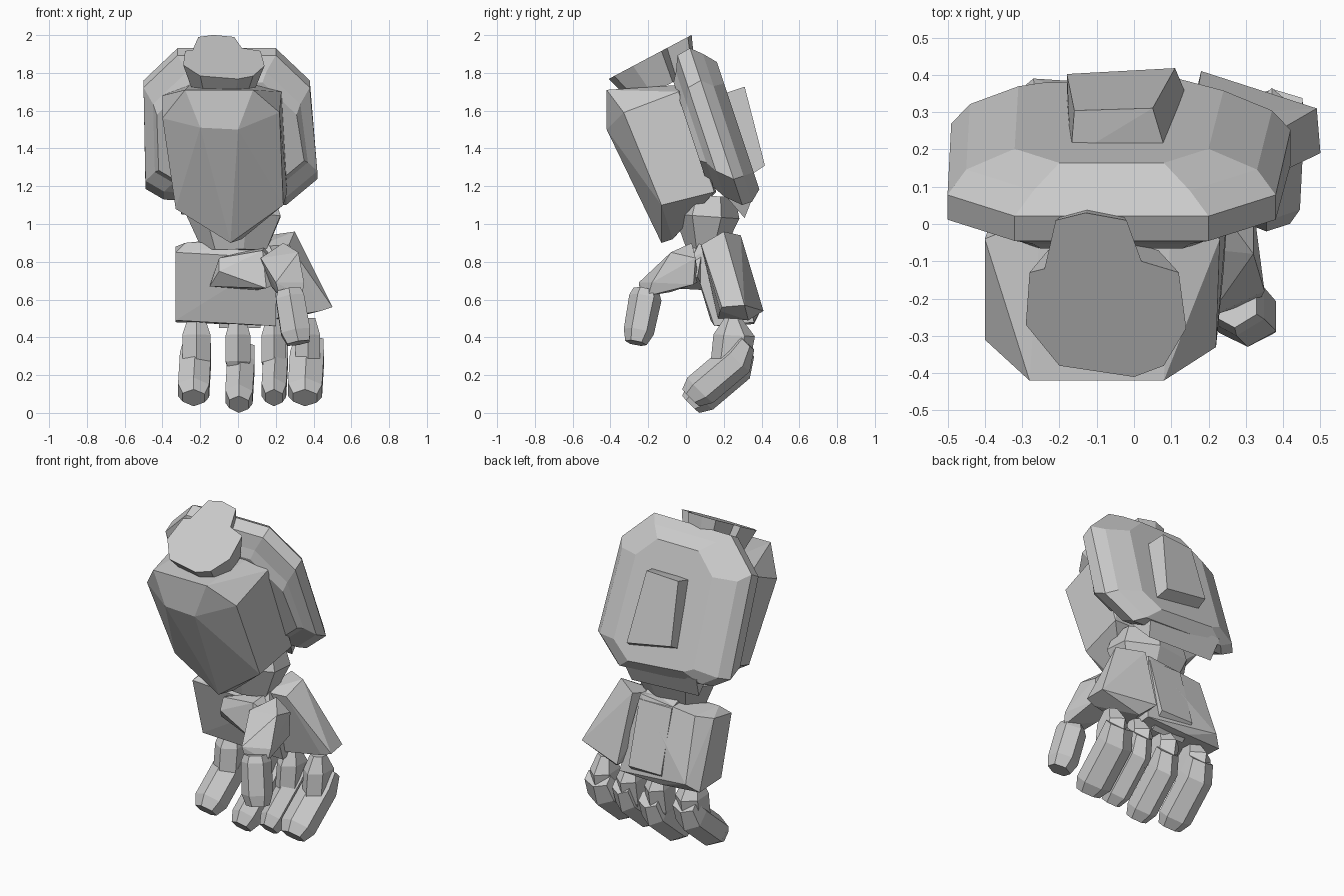
import bpy, bmesh, math
from mathutils import Vector

grey = bpy.data.materials.new("grey")
grey.diffuse_color = (0.6, 0.6, 0.6, 1)


def finish(name, bm):
    bmesh.ops.recalc_face_normals(bm, faces=bm.faces)
    me = bpy.data.meshes.new(name)
    bm.to_mesh(me)
    bm.free()
    me.materials.append(grey)
    ob = bpy.data.objects.new(name, me)
    bpy.context.collection.objects.link(ob)
    return ob


def hull(name, pts):
    """Faceted convex chunk around a few corner points."""
    bm = bmesh.new()
    for p in pts:
        bm.verts.new(p)
    res = bmesh.ops.convex_hull(bm, input=bm.verts)
    junk = {g for g in res["geom_interior"] + res["geom_unused"] if isinstance(g, bmesh.types.BMVert)}
    bmesh.ops.delete(bm, geom=list(junk), context='VERTS')
    bmesh.ops.dissolve_limit(bm, angle_limit=0.05, verts=bm.verts, edges=bm.edges)
    return finish(name, bm)


def loft(name, rings):
    """Skin equal-length rings and cap both ends."""
    bm = bmesh.new()
    rows = [[bm.verts.new(p) for p in r] for r in rings]
    n = len(rows[0])
    for a, b in zip(rows, rows[1:]):
        for i in range(n):
            bm.faces.new((a[i], a[(i + 1) % n], b[(i + 1) % n], b[i]))
    bm.faces.new(rows[0])
    bm.faces.new(rows[-1])
    return finish(name, bm)


def limb(name, path, sides=6):
    """Faceted tube; path holds (centre, x width, depth)."""
    axis = (Vector(path[-1][0]) - Vector(path[0][0])).normalized()
    u = Vector((1, 0, 0))
    u = (u - axis * u.dot(axis)).normalized()
    v = axis.cross(u)
    k = 0.5 / math.cos(math.pi / sides)
    angles = [math.tau * (i + 0.5) / sides for i in range(sides)]
    return loft(name, [[Vector(c) + u * (w * k * math.cos(t)) + v * (d * k * math.sin(t))
                        for t in angles] for c, w, d in path])


# Tilted frame of the back shell: x, height along the arm, depth outward
UP, OUT = Vector((0, -0.316, 0.949)), Vector((0, 0.949, 0.316))


def tilted(x, s, d):
    return Vector((x, 0, 0)) + UP * s + OUT * d


def octagon(hw, s0, s1, d, cut=0.18, cx=-0.05):
    l, r = cx - hw, cx + hw
    return [tilted(x, s, d) for x, s in (
        (l + cut * 0.6, s0 + 0.03), (r - cut * 0.8, s0), (r + 0.02, s0 + cut * 0.8), (r - 0.02, s1 - cut),
        (r - cut - 0.02, s1), (l + cut, s1), (l, s1 - cut), (l + 0.01, s0 + cut * 0.5))]


# Back shell with a stepped rim and a gently domed back
loft("back_shell", [octagon(0.38, 1.10, 1.68, 0.49), octagon(0.40, 1.08, 1.73, 0.52),
                    octagon(0.45, 1.02, 1.81, 0.555), octagon(0.45, 0.95, 1.825, 0.63),
                    octagon(0.40, 0.95, 1.775, 0.685), octagon(0.27, 1.0, 1.71, 0.742, 0.12)])
# Lip under the shell
hull("shell_lip", [tilted(x, s, d) for x, s, d in (
    (-0.3, 1.05, 0.55), (0.22, 1.05, 0.55), (-0.3, 0.9, 0.62), (0.15, 0.88, 0.62),
    (-0.32, 1.0, 0.71), (0.18, 1.0, 0.72))])
# Block on the back
hull("back_block", [tilted(x, s, d) for x, s, d in (
    (-0.17, 1.54, 0.7), (0.09, 1.54, 0.7), (-0.18, 1.14, 0.7), (0.15, 1.08, 0.7),
    (-0.16, 1.53, 0.83), (0.05, 1.54, 0.84), (-0.18, 1.16, 0.81), (0.11, 1.11, 0.81))])

# Tapered forearm guard
hull("forearm_guard", [
    (-0.28, -0.42, 1.71), (0.08, -0.42, 1.71), (-0.2, -0.42, 1.51), (0.0, -0.42, 1.5),
    (-0.4, -0.31, 1.56), (0.22, -0.33, 1.59), (-0.4, -0.04, 1.68), (0.23, -0.04, 1.70),
    (0.1, 0.02, 1.74), (-0.25, 0.02, 1.74), (-0.33, -0.14, 1.08), (0.24, -0.13, 1.1),
    (-0.04, -0.13, 0.9), (0.02, -0.07, 0.92), (0.26, 0.15, 1.17), (-0.33, 0.16, 1.17)])

# Sloping cap plate, its narrowing base sunk into the guard
outline = [(-0.28, -0.13), (-0.29, -0.27), (-0.2, -0.38), (0.0, -0.41), (0.08, -0.38),
           (0.14, -0.28), (0.12, -0.13), (0.02, -0.1), (-0.02, 0.01), (-0.13, 0.03),
           (-0.21, 0.01), (-0.24, -0.12)]
top = [Vector((x, y, 1.985 + 0.53 * y)) for x, y in outline]
mid = Vector((-0.09, -0.17, 1.895))
loft("cap_plate", [top, [mid + (p - mid) * 0.74 + Vector((0, 0.07, -0.16)) for p in top]])

# Wrist joint
limb("wrist", [((-0.01, 0.1, 0.86), 0.32, 0.18), ((-0.01, 0.11, 1.04), 0.47, 0.32),
               ((-0.01, 0.12, 1.15), 0.40, 0.26)], 7)

# Palm blocks
hull("palm", [
    (-0.33, 0.03, 0.85), (-0.28, 0.08, 0.90), (0.16, 0.07, 0.90), (0.2, 0.03, 0.82),
    (-0.25, 0.27, 0.90), (0.12, 0.27, 0.94), (-0.33, 0.2, 0.88),
    (-0.33, 0.13, 0.49), (-0.1, 0.14, 0.50), (0.2, 0.15, 0.46), (-0.33, 0.34, 0.48),
    (-0.27, 0.39, 0.53), (-0.08, 0.36, 0.47), (0.2, 0.36, 0.48)])
hull("middle_knuckle_block", [
    (x, y, z) for x in (-0.1, 0.12) for y, z in ((0.2, 0.94), (0.28, 0.91), (0.385, 0.54), (0.3, 0.45))])
hull("outer_palm_block", [
    (0.1, 0.08, 0.88), (0.27, 0.08, 0.89), (0.3, 0.2, 0.96), (0.16, 0.29, 0.94), (0.18, 0.41, 0.54),
    (0.49, 0.31, 0.57), (0.5, 0.19, 0.56), (0.44, 0.18, 0.54), (0.2, 0.17, 0.50),
    (0.24, 0.33, 0.49)])

# Four curled fingers: root x, tip x, upper width, tip width, lift
fingers = [(-0.22, -0.235, 0.15, 0.165, 0.035), (0.0, 0.005, 0.13, 0.145, 0.0),
           (0.19, 0.19, 0.13, 0.13, 0.035), (0.37, 0.355, 0.13, 0.18, 0.035)]
for i, (x0, x1, w, t, dz) in enumerate(fingers, 1):
    limb(f"finger_{i}_upper", [((x0, 0.25, 0.50), w * 0.6, 0.08), ((x0, 0.255, 0.41), w, 0.19),
                               ((x0, 0.235, 0.27), w, 0.18), ((x0, 0.235, 0.21), w * 0.7, 0.12)])
    limb(f"finger_{i}_tip", [((x1 + 0.02, 0.32, 0.34 + dz), t * 0.85, 0.10),
                             ((x1 + 0.01, 0.27, 0.25 + dz), t, 0.165),
                             ((x1, 0.075, 0.085 + dz), t, 0.165),
                             ((x1, 0.025, 0.045 + dz), t * 0.7, 0.11)])

# Thumb: root muscle, middle joint and hanging tip
hull("thumb_root", [
    (-0.1, 0.0, 0.82), (-0.1, -0.03, 0.75), (-0.15, 0.05, 0.67), (0.13, -0.04, 0.86),
    (0.15, -0.08, 0.66), (0.14, 0.09, 0.88), (0.1, 0.1, 0.65), (-0.1, 0.1, 0.8), (0.28, 0.06, 0.72)])
hull("thumb_joint", [
    (0.12, -0.06, 0.82), (0.24, 0.03, 0.90), (0.32, 0.05, 0.82), (0.32, -0.08, 0.85),
    (0.35, -0.18, 0.69), (0.2, -0.25, 0.69), (0.22, -0.24, 0.62), (0.34, -0.2, 0.62),
    (0.2, -0.08, 0.64), (0.32, 0.04, 0.68), (0.15, 0.07, 0.7)])
limb("thumb_tip", [((0.27, -0.21, 0.65), 0.12, 0.12), ((0.275, -0.215, 0.61), 0.15, 0.15),
                   ((0.305, -0.25, 0.43), 0.155, 0.14), ((0.32, -0.265, 0.37), 0.12, 0.10)])
